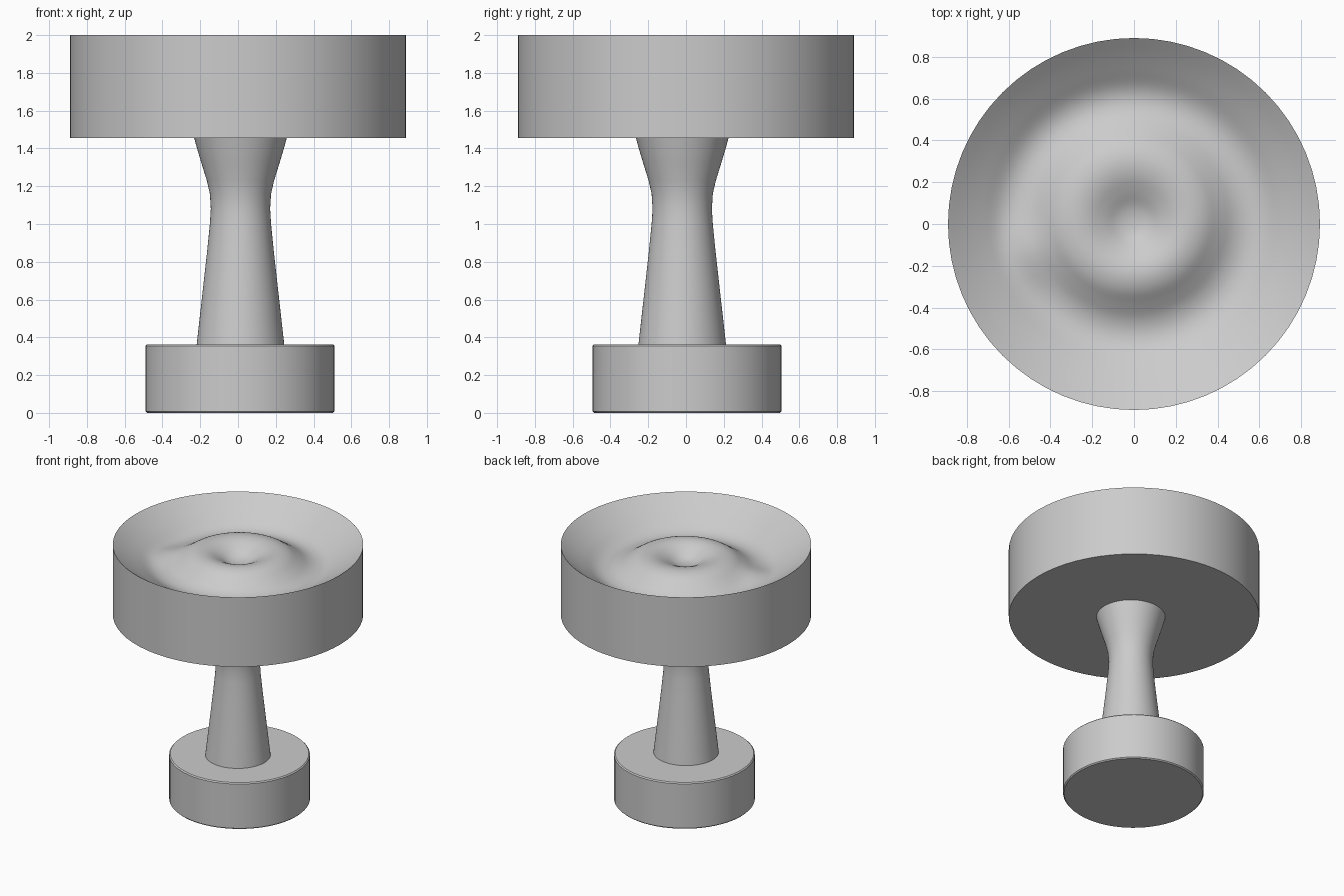
import bpy, bmesh, math

if "Cube" in bpy.data.objects:
    bpy.data.objects.remove(bpy.data.objects["Cube"])

SEG = 64


def interp(points, r):
    """Smooth (cosine-free cubic) interpolation through profile points."""
    n = len(points)
    for i in range(n - 1):
        (x0, y0), (x1, y1) = points[i], points[i + 1]
        if r <= x1 + 1e-9:
            def slope(k):
                if k == 0:
                    return 0.0
                a, b = points[k - 1], points[min(k + 1, n - 1)]
                return (b[1] - a[1]) / (b[0] - a[0])
            h = x1 - x0
            t = (r - x0) / h
            return ((2*t**3 - 3*t**2 + 1) * y0 + (t**3 - 2*t**2 + t) * h * slope(i)
                    + (3*t**2 - 2*t**3) * y1 + (t**3 - t**2) * h * slope(i + 1))
    return points[-1][1]


def loft(name, rings, loc, angle=30):
    """Joins closed rings of points, capping the first and last ring."""
    bm = bmesh.new()
    loops = [[bm.verts.new(p) for p in ring] for ring in rings]
    for a, b in zip(loops, loops[1:]):
        for i in range(SEG):
            j = (i + 1) % SEG
            bm.faces.new((a[i], a[j], b[j], b[i]))
    bm.faces.new(loops[0][::-1])
    bm.faces.new(loops[-1])
    bmesh.ops.recalc_face_normals(bm, faces=bm.faces)
    mesh = bpy.data.meshes.new(name)
    bm.to_mesh(mesh)
    bm.free()
    obj = bpy.data.objects.new(name, mesh)
    bpy.context.collection.objects.link(obj)
    obj.location = loc
    bpy.ops.object.select_all(action='DESELECT')
    obj.select_set(True)
    bpy.context.view_layer.objects.active = obj
    bpy.ops.object.shade_smooth_by_angle(angle=math.radians(angle))
    return obj


def circle(r, z):
    return [(r * math.cos(2*math.pi*i/SEG), r * math.sin(2*math.pi*i/SEG), z)
            for i in range(SEG)]


# Base: short drum with a tiny edge bevel
loft("base", [circle(r, z) for r, z in
              [(0.492, 0), (0.5, 0.008), (0.5, 0.355), (0.492, 0.363)]], (0.01, 0.005, 0))

# Stem: waisted column
stem = [(0.36, 0.232), (0.6, 0.205), (0.85, 0.177), (1.0, 0.162), (1.08, 0.157),
        (1.16, 0.162), (1.23, 0.178), (1.32, 0.206), (1.40, 0.23), (1.47, 0.249)]
loft("stem", [circle(r, z) for z, r in stem], (0.013, -0.02, 0))

# Bowl: drum whose top is a dish with a central crater hump
DISH = [(0, 1.85), (0.07, 1.862), (0.14, 1.9), (0.21, 1.93), (0.28, 1.937),
        (0.35, 1.918), (0.42, 1.873), (0.49, 1.832), (0.56, 1.817),
        (0.63, 1.832), (0.72, 1.886), (0.81, 1.944), (0.89, 2.0)]


def dish_point(r, i):
    a = 2 * math.pi * i / SEG
    # The trough drifts outward towards the back, with a saddle at the left
    shift = 0.035 * math.sin(a - 0.3) * math.sin(math.pi * r / 0.89)
    z = interp(DISH, min(max(r - shift, 0), 0.89))
    d = (a - math.radians(195)) / math.radians(17)
    z += 0.035 * math.exp(-d * d - ((r - 0.53) / 0.1) ** 2)
    return (r * math.cos(a), r * math.sin(a), z)


rings = [circle(0.89, 1.455), circle(0.89, 2.0)]
N = 44
for k in range(1, N):
    r = 0.89 * (1 - k / N)
    rings.append([dish_point(r, i) for i in range(SEG)])
loft("bowl", rings, (0, 0, 0), 50)
